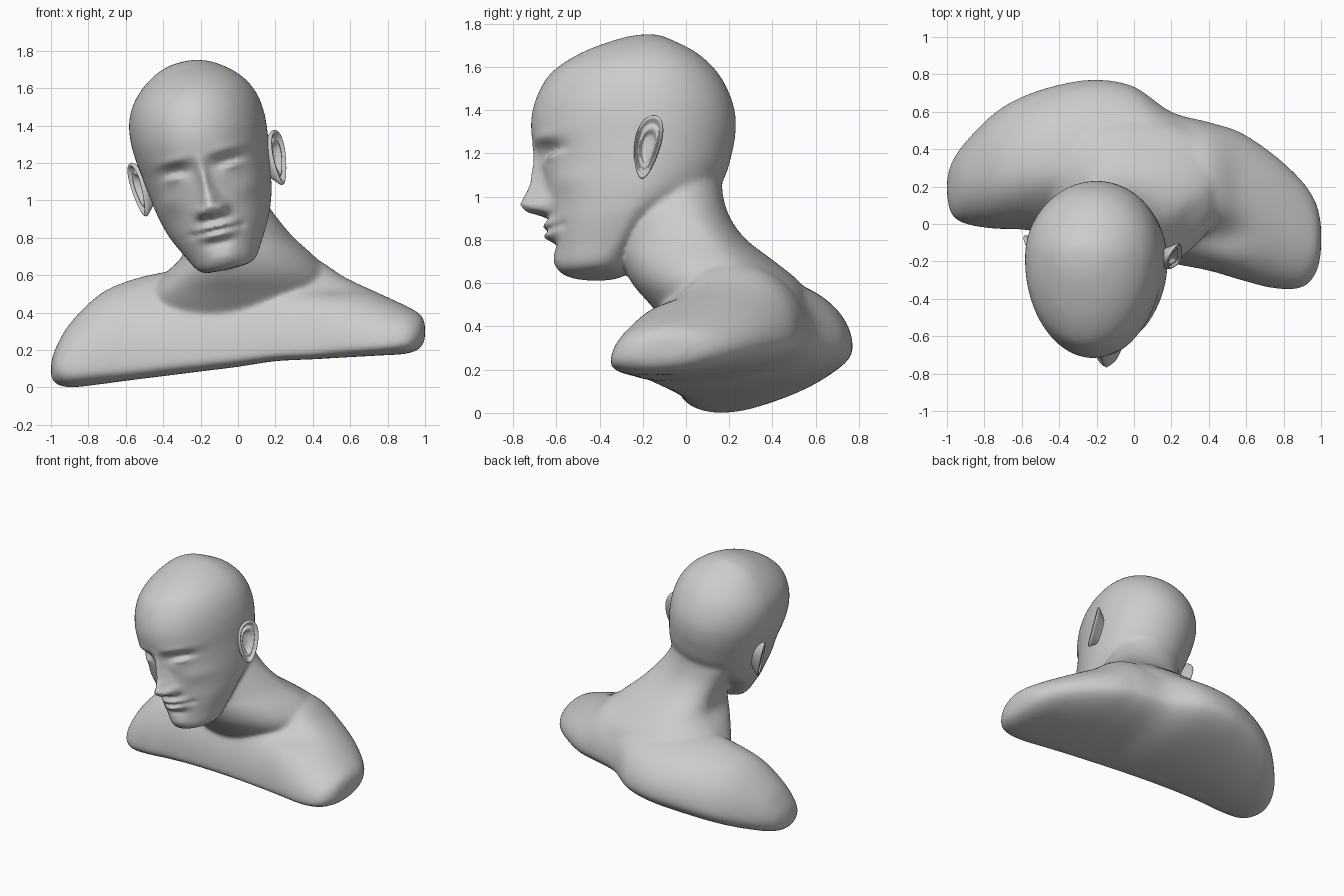
import bpy, bmesh
from math import sin, cos, pi, exp, radians
from mathutils import Matrix, Vector

if "Cube" in bpy.data.objects:
    bpy.data.objects.remove(bpy.data.objects["Cube"])

HEAD = (Matrix.Rotation(radians(-13), 4, 'Y') @ Matrix.Translation((.1, -.2, 0))
        @ Matrix.Rotation(radians(-3), 4, 'Z') @ Matrix.Translation((0, .2, 0)))


def sample(rows, n):
    """Catmull-Rom interpolation of table rows, n steps per span."""
    out = []
    for i in range(len(rows) - 1):
        p = [rows[max(0, min(len(rows) - 1, i + k))] for k in (-1, 0, 1, 2)]
        for j in range(n):
            t = j / n
            out.append([b + .5 * t * (c - a + t * (2*a - 5*b + 4*c - d + t * (3*(b - c) + d - a)))
                        for a, b, c, d in zip(*p)])
    return out + [list(rows[-1])]


def ring(e, q):
    """Four quarter ellipses through right, far, left and near extremes."""
    P = [(e[0], e[1]), (e[2], e[3]), (e[4], e[5]), (e[6], e[7])]
    pts = []
    for k in range(4):
        A, B = (P[k], P[(k + 1) % 4]) if k % 2 == 0 else (P[(k + 1) % 4], P[k])
        for j in range(q):
            t = j / q * pi / 2
            c, s = (cos(t), sin(t)) if k % 2 == 0 else (sin(t), cos(t))
            pts.append((B[0] + (A[0] - B[0]) * c, A[1] + (B[1] - A[1]) * s))
    return pts


def skin(name, rings):
    """Bridge closed rings of points and cap both ends."""
    bm = bmesh.new()
    vs = [[bm.verts.new(p) for p in r] for r in rings]
    n = len(vs[0])
    for a, b in zip(vs, vs[1:]):
        for i in range(n):
            bm.faces.new((a[i], a[(i + 1) % n], b[(i + 1) % n], b[i]))
    bm.faces.new(vs[0][::-1])
    bm.faces.new(vs[-1])
    bmesh.ops.recalc_face_normals(bm, faces=bm.faces)
    me = bpy.data.meshes.new(name)
    bm.to_mesh(me)
    bm.free()
    ob = bpy.data.objects.new(name, me)
    bpy.context.collection.objects.link(ob)
    return ob


def g(x, z, cx, cz, sx, sz):
    return exp(-((x - cx) / sx) ** 2 - ((z - cz) / sz) ** 2)


def lerp_table(tab, t):
    for (a, va), (b, vb) in zip(tab, tab[1:]):
        if a <= t <= b:
            return va + (vb - va) * (t - a) / (b - a)
    return 0


# Head relief: nose, then (x, z, width, height, depth) bumps mirrored left/right
NOSE = [(.91, 0), (.918, .04), (.936, .105), (.972, .135), (1.06, .075), (1.18, .03), (1.27, 0)]
BUMPS = [(.055, .955, .028, .028, .04), (.03, .925, .018, .012, -.02),      # nostrils
         (.14, 1.19, .085, .045, -.05), (.155, 1.163, .055, .026, .034),    # sockets, eyeballs
         (.155, 1.188, .055, .007, -.012), (.155, 1.143, .05, .006, -.008),  # lid creases
         (.15, 1.255, .09, .025, .012), (.22, 1.04, .07, .05, .012),        # brows, cheekbones
         (.045, .867, .06, .014, .018), (.03, .818, .06, .016, .022),       # lips
         (.05, .843, .07, .007, -.016), (.135, .845, .02, .02, -.012),      # mouth line, corners
         (.04, .86, .1, .06, .017), (.03, .775, .06, .018, -.01),           # muzzle, lip fold
         (.035, .7, .05, .035, .01)]                                        # chin


def relief(x, z):
    w = .028 + .035 * max(0, min(1, (1.12 - z) / .16))
    d = lerp_table(NOSE, z) * exp(-(x / w) ** 2)
    for cx, cz, sx, sz, a in BUMPS:
        d += a * (g(x, z, cx, cz, sx, sz) + g(x, z, -cx, cz, sx, sz))
    return d


# Head: height, half width, y of widest point, front y, back y
head_rows = [
    (.628, .05, -.42, -.50, -.34), (.635, .12, -.41, -.55, -.29), (.665, .165, -.38, -.59, -.26),
    (.74, .21, -.32, -.605, -.22), (.85, .268, -.26, -.612, -.12), (.93, .297, -.22, -.625, .02),
    (1.0, .315, -.2, -.64, .12), (1.1, .332, -.18, -.66, .18), (1.2, .346, -.17, -.69, .21),
    (1.3, .36, -.17, -.714, .228), (1.4, .365, -.17, -.712, .226), (1.5, .352, -.17, -.68, .195),
    (1.59, .312, -.17, -.62, .142), (1.67, .24, -.17, -.5, .058), (1.73, .15, -.17, -.35, -.05),
    (1.757, .07, -.17, -.25, -.11), (1.763, .01, -.17, -.18, -.16)]
rings = []
for h, w, wy, yf, yb in sample(head_rows, 11):
    r = []
    for x, y in ring((w, wy, 0, yb, -w, wy, 0, yf), 40):
        if y < wy:
            y -= relief(x, h) * min(1, (wy - y) / .1)
        r.append(HEAD @ Vector((x, y, h)))
    rings.append(r)
head = skin("head", rings)

# Neck: height, left x, right x, y of widest point, front y, back y, middle x
neck_rows = [
    (1.25, -.36, .04, -.08, -.2, .1, -.16), (1.1, -.38, .1, -.06, -.24, .16, -.14),
    (1.0, -.38, .145, -.02, -.29, .172, -.12), (.9, -.33, .215, .03, -.31, .205, -.1),
    (.8, -.29, .3, .1, -.31, .28, -.09), (.7, -.3, .41, .17, -.295, .41, -.07),
    (.6, -.4, .5, .25, -.25, .53, -.05), (.5, -.48, .52, .28, -.165, .58, -.02),
    (.4, -.48, .5, .28, -.08, .58, 0), (.3, -.4, .4, .28, 0, .5, 0)]
neck = skin("neck", [[(x, y, r[0]) for x, y in
                      ring((r[2], r[3], r[6], r[5], r[1], r[3], r[6], r[4]), 20)]
                     for r in sample(neck_rows, 8)])

# Shoulders: x, then (y, z) of back, top, front and bottom
torso_rows = [
    (-1.0, .24, .09, .2, .13, .15, .09, .2, .055), (-.975, .33, .12, .2, .21, .05, .09, .18, .02),
    (-.9, .44, .15, .22, .34, 0, .08, .16, .0), (-.75, .59, .2, .26, .49, -.025, .09, .13, .015),
    (-.6, .68, .24, .29, .565, -.03, .1, .1, .035), (-.4, .745, .28, .3, .615, -.06, .12, .07, .06),
    (-.2, .772, .3, .3, .63, -.1, .14, .02, .085), (0, .735, .32, .29, .64, -.15, .16, -.03, .11),
    (.2, .6, .34, .25, .68, -.21, .18, -.09, .14), (.4, .545, .35, .2, .69, -.25, .19, -.13, .15),
    (.57, .49, .34, .13, .59, -.3, .21, -.16, .16), (.75, .37, .33, .05, .505, -.345, .22, -.17, .17),
    (.9, .23, .31, -.04, .435, -.34, .24, -.16, .18), (.975, .11, .3, -.08, .39, -.26, .27, -.13, .21),
    (1.0, .0, .3, -.08, .34, -.15, .29, -.09, .26)]
rings = []
for r in sample(torso_rows, 7):
    pts = []
    for y, z in ring(r[1:], 20):
        # hollows above the collar bones
        dent = .07 * g(r[0], y, .42, -.06, .17, .1) + .03 * g(r[0], y, -.38, .08, .17, .1)
        pts.append((r[0], y, z - dent * max(0, min(1, (z - .25) / .1))))
    rings.append(pts)
torso = skin("shoulders", rings)

# Fuse head, neck and shoulders into one skin
bpy.ops.object.select_all(action='DESELECT')
for ob in (head, neck, torso):
    ob.select_set(True)
bpy.context.view_layer.objects.active = head
bpy.ops.object.join()
bust = bpy.context.view_layer.objects.active
bust.name = "bust"
m = bust.modifiers.new("fuse", 'REMESH')
m.mode = 'VOXEL'
m.voxel_size = .0105
bpy.ops.object.modifier_apply(modifier=m.name)

# Soften the neck and shoulder joins strongly, the face only lightly
inv = HEAD.inverted()
grp = bust.vertex_groups.new(name="soft")
for v in bust.data.vertices:
    l = inv @ v.co
    k = max(0, min(1, (l.y + .33) / .2)) * max(0, min(1, (1.2 - l.z) / .2))
    if v.co.z < .55:
        k = 1
    grp.add([v.index], k, 'REPLACE')
m = bust.modifiers.new("blend", 'SMOOTH')
m.factor, m.iterations, m.vertex_group = .5, 30, "soft"
m = bust.modifiers.new("polish", 'SMOOTH')
m.factor, m.iterations = .5, 2
bpy.ops.object.shade_smooth()

# Ears: concentric rings, (radius, outward offset) from the back over the rim into the bowl
EAR = [(.45, -.08), (.7, -.03), (.9, .0), (1, .016), (.98, .028), (.9, .03), (.82, .018),
       (.74, .01), (.64, .02), (.54, .016), (.42, -.006), (.2, -.012), (.04, -.012)]
for side, name in ((1, "ear_left"), (-1, "ear_right")):
    rings = []
    for r, n in sample(EAR, 3):
        pts = []
        for i in range(40):
            t = 2 * pi * i / 40
            a = .064 * r * cos(t) * (1 + .28 * sin(t))
            b = .148 * r * sin(t)
            out = .362 + n + .5 * a + .06 * b
            pts.append(HEAD @ Vector((side * out, -.158 + a + .16 * b, 1.15 + b)))
        rings.append(pts)
    ear = skin(name, rings)
    for p in ear.data.polygons:
        p.use_smooth = True
